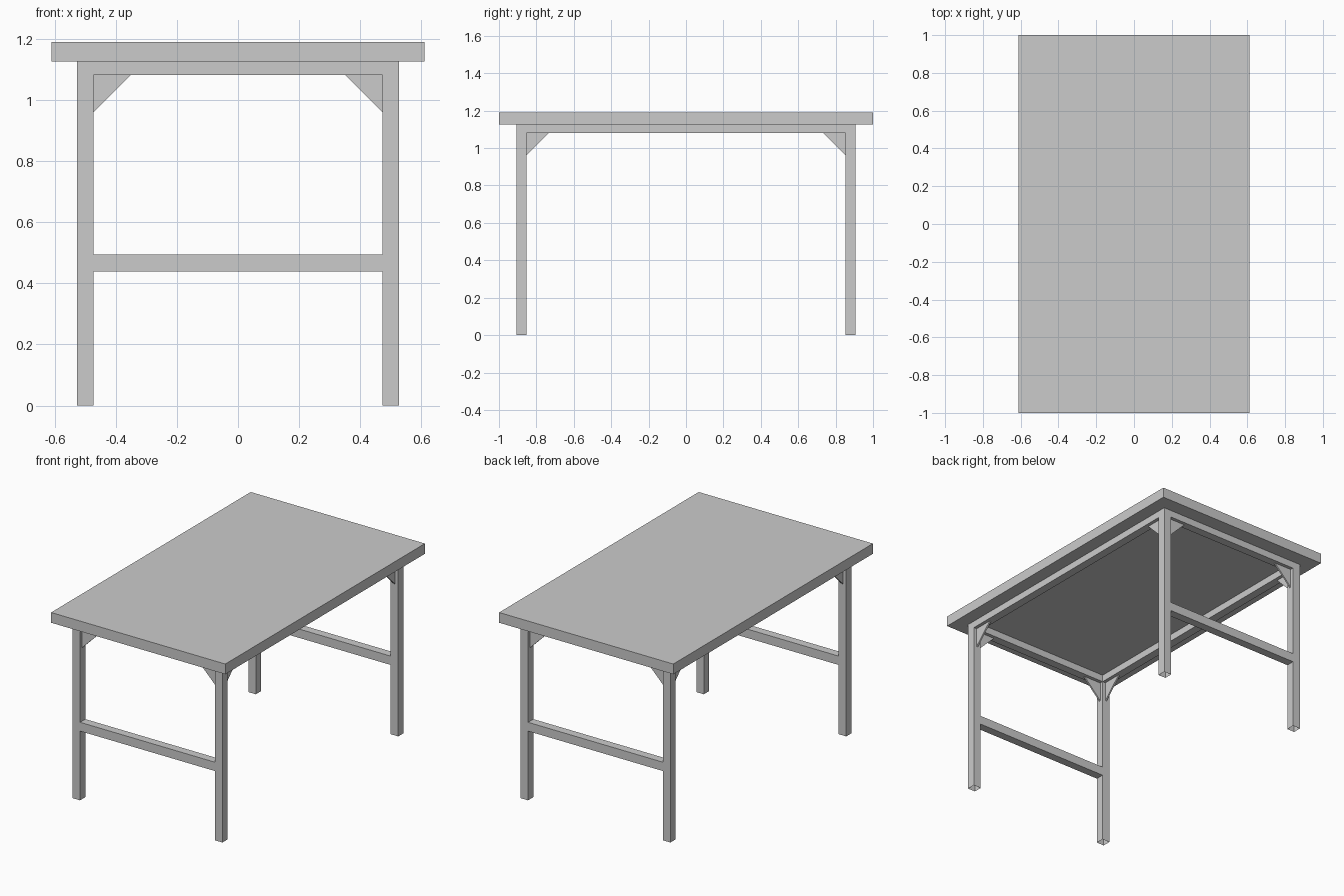
import bpy, bmesh

if "Cube" in bpy.data.objects:
    bpy.data.objects.remove(bpy.data.objects["Cube"])

# key dimensions
TOP_X, TOP_Y, TOP_Z0, TOP_Z1 = 0.611, 1.0, 1.125, 1.19
OUT_X, OUT_Y, W = 0.526, 0.907, 0.053      # frame outer half sizes, bar width
IN_X, IN_Y = OUT_X - W, OUT_Y - W
RAIL_Z = 1.081                             # underside of the rails
BRACE, BRACE_T = 0.121, 0.01               # corner brace leg length, thickness


def add_object(name, bm):
    bmesh.ops.recalc_face_normals(bm, faces=bm.faces)
    mesh = bpy.data.meshes.new(name)
    bm.to_mesh(mesh)
    bm.free()
    ob = bpy.data.objects.new(name, mesh)
    bpy.context.collection.objects.link(ob)
    return ob


def box(name, lo, hi, open_bottom=False):
    bm = bmesh.new()
    bmesh.ops.create_cube(bm, size=1)
    for v in bm.verts:
        v.co = [(a + b) / 2 + c * (b - a) for a, b, c in zip(lo, hi, v.co)]
    bmesh.ops.recalc_face_normals(bm, faces=bm.faces)
    if open_bottom:
        under = [f for f in bm.faces if f.normal.z < -0.5]
        bmesh.ops.delete(bm, geom=under, context='FACES_ONLY')
    return add_object(name, bm)


def brace(name, sx, sy, along_x):
    # triangular plate in the corner between leg and rail
    bm = bmesh.new()
    rings = []
    for t in (-BRACE_T / 2, BRACE_T / 2):
        ring = []
        for d, z in ((0, RAIL_Z), (BRACE, RAIL_Z), (0, RAIL_Z - BRACE)):
            if along_x:
                co = (sx * (IN_X - d), sy * (OUT_Y - W / 2) + t, z)
            else:
                co = (sx * (OUT_X - W / 2) + t, sy * (IN_Y - d), z)
            ring.append(bm.verts.new(co))
        bm.faces.new(ring)
        rings.append(ring)
    for i in range(3):
        j = (i + 1) % 3
        bm.faces.new((rings[0][i], rings[0][j], rings[1][j], rings[1][i]))
    return add_object(name, bm)


def span(s, inner, outer):
    return sorted((s * inner, s * outer))


# tabletop slab
box("tabletop", (-TOP_X, -TOP_Y, TOP_Z0), (TOP_X, TOP_Y, TOP_Z1))

# legs (hollow-ended tubes) with two corner braces each
for sy, fb in ((-1, "front"), (1, "back")):
    for sx, lr in ((-1, "left"), (1, "right")):
        x0, x1 = span(sx, IN_X, OUT_X)
        y0, y1 = span(sy, IN_Y, OUT_Y)
        box(f"{fb}_{lr}_leg", (x0, y0, 0), (x1, y1, TOP_Z0), open_bottom=True)
        brace(f"{fb}_{lr}_end_brace", sx, sy, True)
        brace(f"{fb}_{lr}_side_brace", sx, sy, False)

# end rails and stretchers
for sy, fb in ((-1, "front"), (1, "back")):
    y0, y1 = span(sy, IN_Y, OUT_Y)
    box(f"{fb}_rail", (-IN_X, y0, RAIL_Z), (IN_X, y1, TOP_Z0))
    box(f"{fb}_stretcher", (-IN_X, y0, 0.439), (IN_X, y1, 0.495))

# long side rails
for sx, lr in ((-1, "left"), (1, "right")):
    x0, x1 = span(sx, IN_X, OUT_X)
    box(f"{lr}_rail", (x0, -IN_Y, RAIL_Z), (x1, IN_Y, TOP_Z0))
